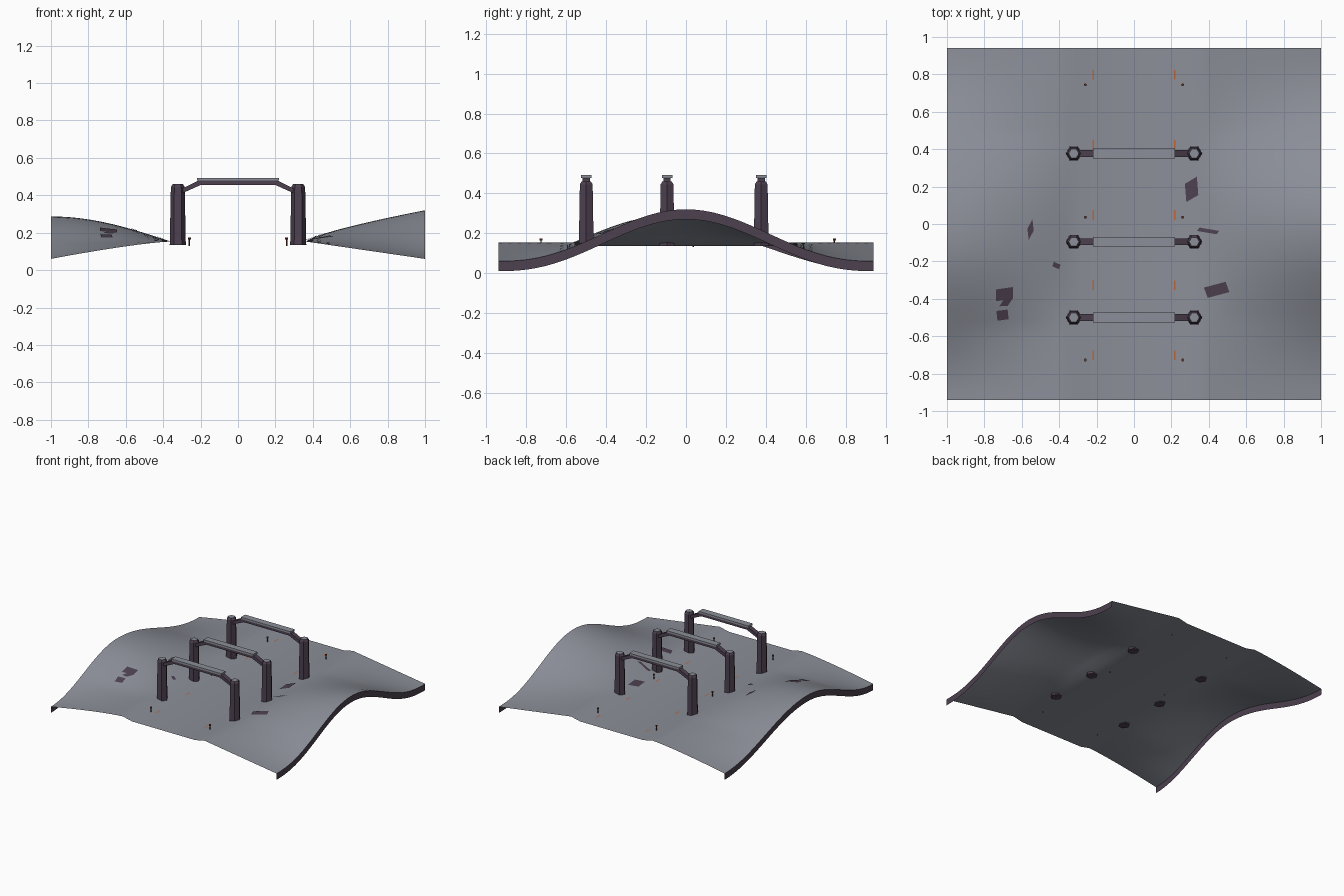
import bpy, bmesh, math

cube = bpy.data.objects.get("Cube")
if cube:
    bpy.data.objects.remove(cube, do_unlink=True)


def material(name, colour):
    m = bpy.data.materials.new(name)
    m.use_nodes = True
    m.diffuse_color = (*colour, 1)
    m.node_tree.nodes["Principled BSDF"].inputs["Base Color"].default_value = (*colour, 1)
    return m


STONE = material("stone grey", (0.26, 0.275, 0.315))
PLUM = material("dark plum", (0.075, 0.052, 0.08))
ORANGE = material("burnt orange", (0.5, 0.13, 0.04))
RUST = material("dark rust", (0.12, 0.04, 0.025))

HALF_X, HALF_Y = 1.0, 0.94
PATH_Z, BANK_Z = 0.135, 0.153
PATH_X, BANK_X = 0.28, 0.36


def rim_height(side, y):
    """Height of the outer edge, a single long hump on each side."""
    if side > 0:
        return 0.06 + 0.26 * (0.5 + 0.5 * math.cos(math.pi * y / HALF_Y)) ** 1.2
    peak = -0.1
    span = HALF_Y + peak if y < peak else HALF_Y - peak
    return 0.06 + 0.227 * (0.5 + 0.5 * math.cos(math.pi * (y - peak) / span))


def height(x, y):
    """Flat sunken path, low banks, then slopes out to the humped rims."""
    a = abs(x)
    if a <= BANK_X:
        t = max(0, (a - PATH_X) / (BANK_X - PATH_X))
        return PATH_Z + (BANK_Z - PATH_Z) * t
    t = (a - BANK_X) / (HALF_X - BANK_X)
    rise = rim_height(x, y) - BANK_Z
    if rise > 0:
        t = t ** 0.75 if x > 0 else math.sin(t * math.pi / 2)
    elif x < 0:
        t = t ** 1.3
    return BANK_Z + rise * t


def finish(name, bm, mats, smooth=False):
    me = bpy.data.meshes.new(name)
    bm.to_mesh(me)
    bm.free()
    ob = bpy.data.objects.new(name, me)
    bpy.context.collection.objects.link(ob)
    for m in mats:
        me.materials.append(m)
    if smooth:
        bpy.ops.object.select_all(action="DESELECT")
        ob.select_set(True)
        bpy.context.view_layer.objects.active = ob
        bpy.ops.object.shade_smooth_by_angle(angle=math.radians(40))
    return ob


# ground sheet with plum skirts along both sides
slope = [BANK_X + (HALF_X - BANK_X) * i / 12 for i in range(13)]
half = [PATH_X] + slope
columns = [-x for x in reversed(half)] + [0] + half
ROWS = 40
bm = bmesh.new()
grid = []
for j in range(ROWS + 1):
    y = -HALF_Y + 2 * HALF_Y * j / ROWS
    grid.append([bm.verts.new((x, y, height(x, y))) for x in columns])
for lower, upper in zip(grid, grid[1:]):
    for i in range(len(columns) - 1):
        bm.faces.new((lower[i], lower[i + 1], upper[i + 1], upper[i]))
for end in (0, -1):
    top = [row[end] for row in grid]
    foot = [bm.verts.new((v.co.x, v.co.y, v.co.z - 0.05)) for v in top]
    for j in range(ROWS):
        loop = [foot[j], foot[j + 1], top[j + 1], top[j]]
        f = bm.faces.new(loop if end else loop[::-1])
        f.material_index = 1
finish("ground", bm, [STONE, PLUM], smooth=True)


def lathe(name, x, y, rings, sides, mats):
    """Stack of polygon rings (radius, z), closed at both ends."""
    bm = bmesh.new()
    loops = []
    for r, z in rings:
        loops.append([bm.verts.new((x + r * math.cos(math.tau * k / sides),
                                    y + r * math.sin(math.tau * k / sides), z))
                      for k in range(sides)])
    for a, b in zip(loops, loops[1:]):
        for k in range(sides):
            n = (k + 1) % sides
            bm.faces.new((a[k], a[n], b[n], b[k]))
    bm.faces.new(loops[0][::-1])
    bm.faces.new(loops[-1]).material_index = len(mats) - 1
    return finish(name, bm, mats)


def extrude_y(name, outline, y, width, mat):
    """Outline in x and z, extruded along y."""
    bm = bmesh.new()
    face = bm.faces.new([bm.verts.new((x, y - width / 2, z)) for x, z in outline])
    out = bmesh.ops.extrude_face_region(bm, geom=[face])
    moved = [v for v in out["geom"] if isinstance(v, bmesh.types.BMVert)]
    bmesh.ops.translate(bm, verts=moved, vec=(0, width, 0))
    bmesh.ops.recalc_face_normals(bm, faces=bm.faces)
    return finish(name, bm, [mat])


# three hoops: hexagonal posts, cranked beam and cap plate
arm = [(0.3, 0.41), (0.3, 0.435), (0.21, 0.48)]
beam = [(0.2, 0.455)] + arm
beam += [(-x, z) for x, z in reversed(beam)]
plate = [(-0.22, 0.478), (0.22, 0.478), (0.22, 0.493), (-0.22, 0.493)]
for label, y in (("front", -0.5), ("middle", -0.095), ("back", 0.377)):
    for side, x in (("left", 0.322), ("right", -0.322)):
        lathe(f"{label}_{side}_post", x, y,
              [(0.043, PATH_Z), (0.037, 0.445), (0.027, 0.46)], 6, [PLUM, STONE])
    extrude_y(f"{label}_beam", beam, y, 0.037, PLUM)
    extrude_y(f"{label}_beam_plate", plate, y, 0.053, STONE)


def drape(name, outline, mat):
    """Flat patch laid just above the ground."""
    bm = bmesh.new()
    bm.faces.new([bm.verts.new((x, y, height(x, y) + 0.004)) for x, y in outline])
    bmesh.ops.recalc_face_normals(bm, faces=bm.faces)
    for f in bm.faces:
        if f.normal.z < 0:
            f.normal_flip()
    return finish(name, bm, [mat])


# painted dashes and small marker pins on both sides of the path
for side, s in (("left", 1), ("right", -1)):
    for i in range(5):
        y = 0.798 - 0.375 * i
        x = 0.217 * s
        drape(f"{side}_dash_{i}", [(x - 0.004, y - 0.026), (x + 0.004, y - 0.026),
                                   (x + 0.004, y + 0.026), (x - 0.004, y + 0.026)], ORANGE)
    for i, y in enumerate((-0.727, 0.036, 0.744)):
        lathe(f"{side}_pin_{i}", 0.26 * s, y,
              [(0.004, 0.13), (0.004, 0.163), (0.008, 0.165), (0.008, 0.174)], 6, [RUST])

# dark worn patches: centre, then two half diagonals of each parallelogram
patches = [
    ((0.308, 0.185), (0.028, 0.068), (0.036, -0.03)),
    ((0.396, -0.037), (0.06, 0.0), (0.045, -0.018)),
    ((0.442, -0.352), (0.068, -0.012), (0.048, 0.043)),
    ((-0.553, -0.03), (0.01, 0.055), (0.017, -0.005)),
    ((-0.415, -0.222), (0.022, 0.004), (0.014, -0.02)),
    ((-0.692, -0.375), (0.045, 0.038), (0.045, -0.025)),
    ((-0.685, -0.42), (0.035, 0.02), (0.01, -0.018)),
    ((-0.703, -0.487), (0.027, 0.03), (0.033, -0.022)),
]
for i, ((cx, cy), (ax, ay), (bx, by)) in enumerate(patches):
    drape(f"worn_patch_{i}", [(cx + ax, cy + ay), (cx - bx, cy - by),
                              (cx - ax, cy - ay), (cx + bx, cy + by)], PLUM)
